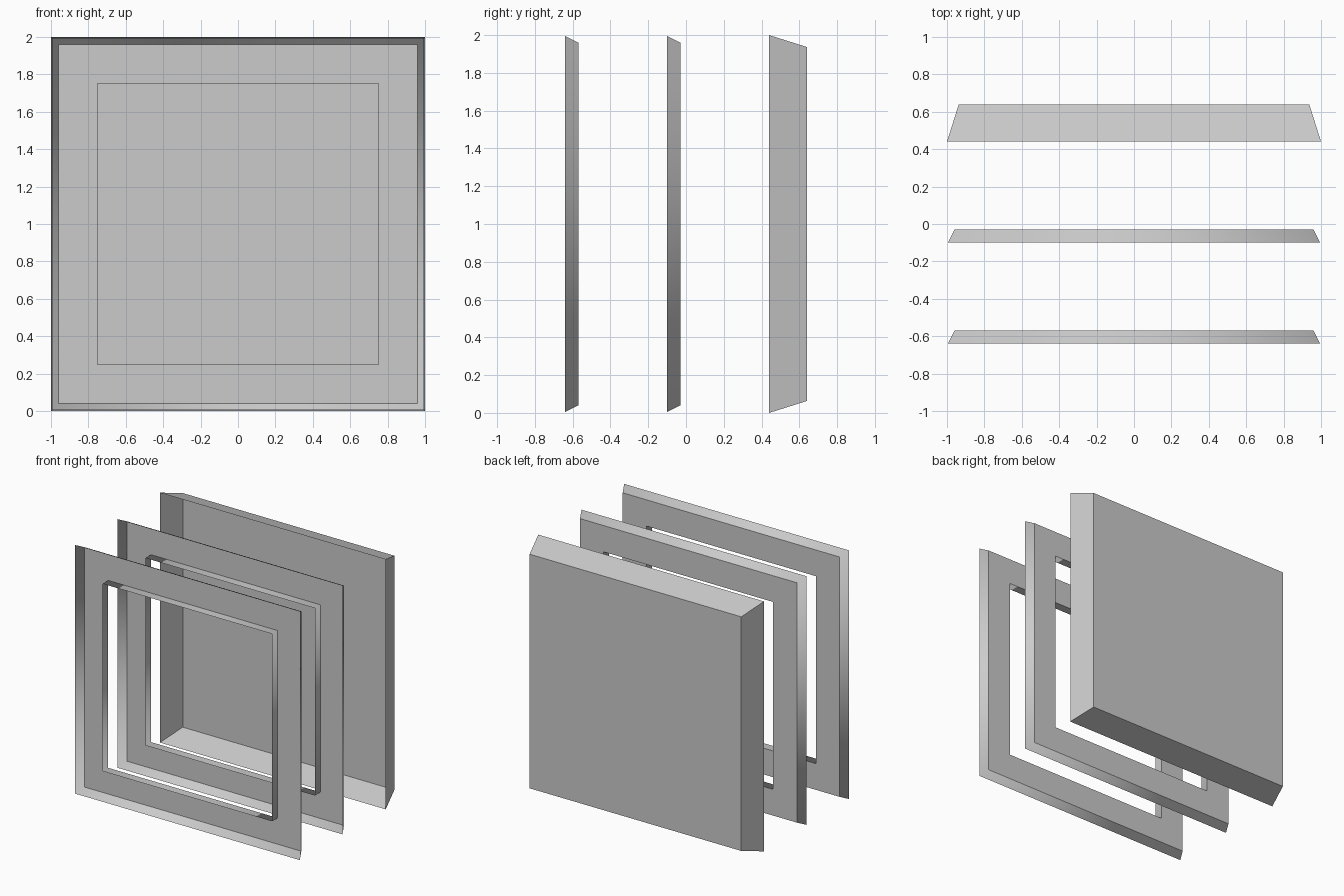
import bpy
import bmesh

cube = bpy.data.objects.get("Cube")
if cube:
    bpy.data.objects.remove(cube, do_unlink=True)

CENTRE_Z = 1.0

grey = bpy.data.materials.new("light_grey")
grey.use_nodes = True
colour = (0.6, 0.6, 0.6, 1.0)
grey.diffuse_color = colour
grey.node_tree.nodes["Principled BSDF"].inputs["Base Color"].default_value = colour


def square(bm, half, y):
    """Four corners of an upright square at depth y."""
    corners = ((-1, -1), (1, -1), (1, 1), (-1, 1))
    return [bm.verts.new((half * x, y, CENTRE_Z + half * z)) for x, z in corners]


def bridge(bm, a, b):
    """Join two squares with a band of four faces."""
    return [bm.faces.new((a[i], a[(i + 1) % 4], b[(i + 1) % 4], b[i]))
            for i in range(4)]


def finish(bm, name):
    mesh = bpy.data.meshes.new(name)
    bm.to_mesh(mesh)
    bm.free()
    mesh.materials.append(grey)
    obj = bpy.data.objects.new(name, mesh)
    bpy.context.collection.objects.link(obj)
    return obj


def window_frame(name, front, depth=0.07):
    """Thin sheet frame: flared outer lip, flat face, collar round the opening."""
    bm = bmesh.new()
    back = front + depth
    rim = square(bm, 0.995, front)
    face_outer = square(bm, 0.96, back)
    face_inner = square(bm, 0.75, back)
    collar = square(bm, 0.75, front)
    bridge(bm, rim, face_outer)
    flat = bridge(bm, face_outer, face_inner)
    bridge(bm, face_inner, collar)
    for face in bm.faces:
        face.smooth = True
    # walls blend round the corners, the flat face stays crisp
    for face in flat:
        for edge in face.edges:
            edge.smooth = False
    return finish(bm, name)


def tray(name, front, back):
    """Open-fronted tapered tray with a closed back."""
    bm = bmesh.new()
    rim = square(bm, 1.0, front)
    base = square(bm, 0.937, back)
    bridge(bm, rim, base)
    bm.faces.new(base)
    return finish(bm, name)


window_frame("front_frame", -0.64)
window_frame("middle_frame", -0.10)
tray("back_tray", 0.44, 0.64)
